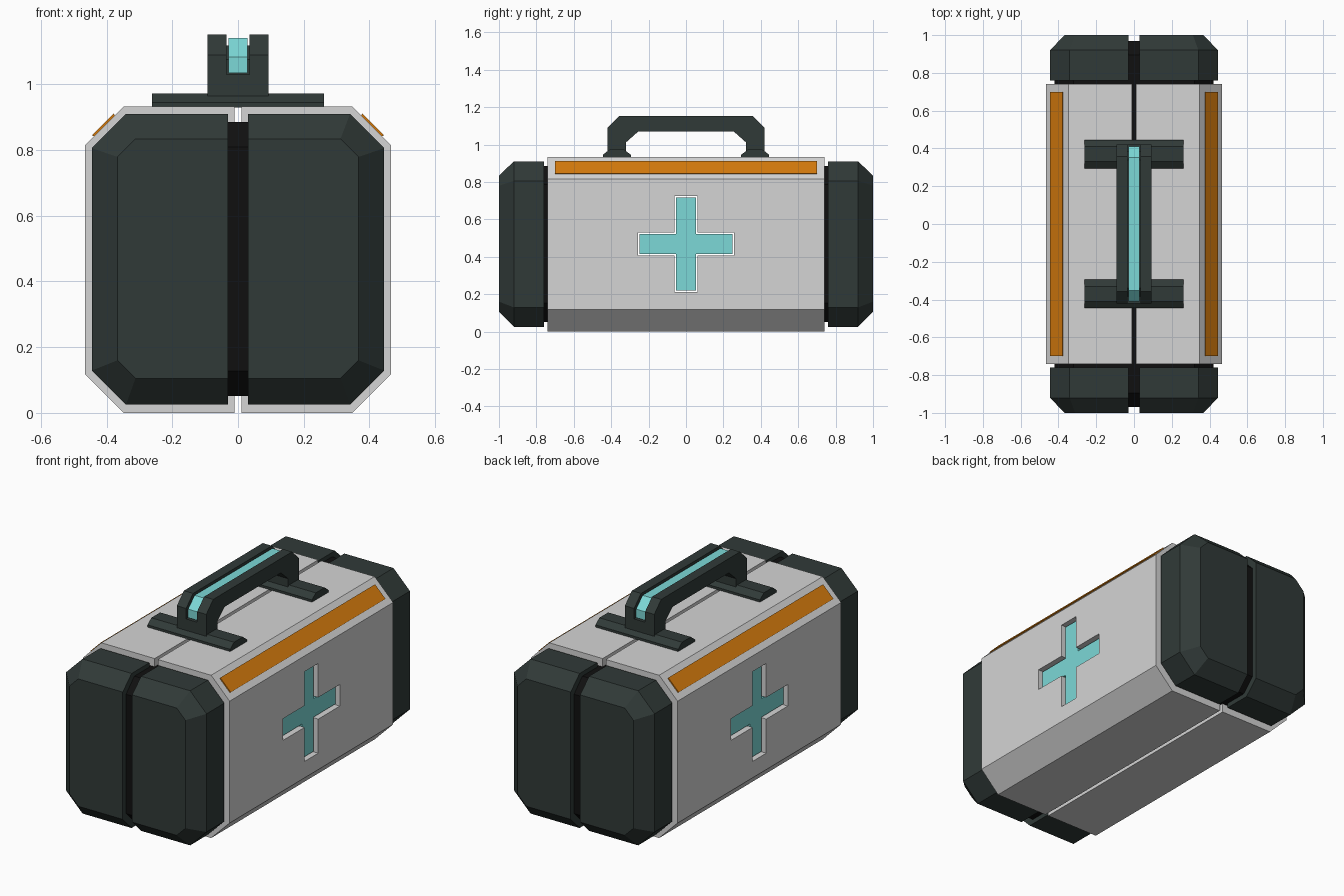
import bpy
import bmesh

if "Cube" in bpy.data.objects:
    bpy.data.objects.remove(bpy.data.objects["Cube"])


def material(name, rgb):
    m = bpy.data.materials.new(name)
    m.use_nodes = True
    m.diffuse_color = (*rgb, 1)
    m.node_tree.nodes["Principled BSDF"].inputs["Base Color"].default_value = (*rgb, 1)
    return m


GREY = material("light_grey", (0.66, 0.66, 0.66))
DARK = material("dark_slate", (0.030, 0.042, 0.039))
BLACK = material("black", (0.005, 0.005, 0.005))
TEAL = material("teal", (0.20, 0.69, 0.68))
ORANGE = material("orange", (0.66, 0.195, 0.004))


def loft(name, rings, mat):
    """Skin a list of matching point rings and close both ends."""
    bm = bmesh.new()
    loops = [[bm.verts.new(p) for p in ring] for ring in rings]
    n = len(loops[0])
    for a, b in zip(loops, loops[1:]):
        for i in range(n):
            j = (i + 1) % n
            bm.faces.new((a[i], a[j], b[j], b[i]))
    bm.faces.new(loops[0][::-1])
    bm.faces.new(loops[-1])
    bmesh.ops.recalc_face_normals(bm, faces=bm.faces)
    mesh = bpy.data.meshes.new(name)
    bm.to_mesh(mesh)
    bm.free()
    mesh.materials.append(mat)
    obj = bpy.data.objects.new(name, mesh)
    bpy.context.scene.collection.objects.link(obj)
    return obj


def along_y(xz, y, s=1):
    return [(s * x, y, z) for x, z in xz]


def along_x(yz, x):
    return [(x, y, z) for y, z in yz]


def half_octagon(x0, w, z0, z1, c):
    return [(x0, z0), (w - c, z0), (w, z0 + c), (w, z1 - c), (w - c, z1), (x0, z1)]


def mirrored(points):
    """Close a half outline with its mirror image."""
    return points + [(-a, b) for a, b in reversed(points)]


def cross(size, arm, cz=0.468):
    quarter = [(arm, size), (arm, arm), (size, arm)]
    right = quarter + [(a, -b) for a, b in reversed(quarter)]
    return [(a, b + cz) for a, b in mirrored(right)]


# Hidden cutter for the cross-shaped opening
cutter = loft("cross_cutter", [along_x(cross(0.257, 0.062), x) for x in (-0.6, 0.6)], BLACK)
cutter.hide_render = True
cutter.hide_viewport = True


def cut_cross(obj):
    mod = obj.modifiers.new("cross_opening", 'BOOLEAN')
    mod.operation = 'DIFFERENCE'
    mod.solver = 'EXACT'
    mod.object = cutter


# Black inner core, showing in the seams and end gaps
core_full = mirrored(half_octagon(0.2, 0.42, 0.052, 0.885, 0.1))
core_end = mirrored(half_octagon(0.2, 0.345, 0.127, 0.81, 0.055))
core = loft("inner_core", [along_y(core_end, -0.97), along_y(core_full, -0.895),
                           along_y(core_full, 0.895), along_y(core_end, 0.97)], BLACK)
cut_cross(core)

shell = (half_octagon(0.01, 0.465, 0, 0.932, 0.117)
         + half_octagon(0.01, 0.42, 0.052, 0.885, 0.1)[::-1])
cap_full = half_octagon(0.03, 0.445, 0.025, 0.91, 0.104)
cap_end = half_octagon(0.03, 0.367, 0.105, 0.834, 0.055)
# Stripe section lying on the upper bevel
stripe = [(0.375, 0.904), (0.378, 0.911), (0.444, 0.845), (0.437, 0.842)]

for side, s in (("left", 1), ("right", -1)):
    # Shell half with its cross opening
    cut_cross(loft(side + "_shell", [along_y(shell, y, s) for y in (-0.74, 0.74)], GREY))
    # Recessed teal cross
    loft(side + "_cross", [along_x(cross(0.249, 0.053), s * x) for x in (0.37, 0.442)], TEAL)
    # Stripe on the upper bevel
    loft(side + "_stripe", [along_y(stripe, y, s) for y in (-0.7, 0.7)], ORANGE)
    # End caps, bevelled toward the ends
    for end, t in (("front", -1), ("back", 1)):
        loft(f"{end}_{side}_cap", [along_y(cap_full, 0.76 * t, s),
                                   along_y(cap_full, 0.92 * t, s),
                                   along_y(cap_end, t, s)], DARK)

# Handle feet
foot = [(0.295, 0.93), (0.295, 0.945), (0.33, 0.972), (0.41, 0.972), (0.445, 0.945), (0.445, 0.93)]
for end, t in (("front", -1), ("back", 1)):
    loft(end + "_handle_foot", [along_x([(t * y, z) for y, z in foot], x)
                                for x in (-0.262, 0.262)], DARK)

# Handle arch: two cheeks with a recessed middle
inner = [(0.255, 1.07), (0.32, 1.012), (0.32, 0.96)]
cheek = mirrored(inner[::-1])
outer = [(0.42, 0.96), (0.42, 1.09), (0.357, 1.152)]
arch = mirrored(outer) + mirrored(inner[::-1])[::-1]
for side, s in (("left", 1), ("right", -1)):
    loft(side + "_handle_cheek", [along_x(arch, s * x) for x in (0.035, 0.093)], DARK)
middle = [(0.42, 0.96), (0.42, 1.03), (0.385, 1.03), (0.385, 1.075), (0.34, 1.118)]
loft("handle_middle", [along_x(mirrored(middle) + mirrored(inner[::-1])[::-1], x)
                       for x in (-0.035, 0.035)], DARK)

# Teal strip set in the handle groove
strip_out = [(0.41, 1.035), (0.41, 1.084), (0.352, 1.141)]
strip_in = [(0.38, 1.035), (0.38, 1.07), (0.34, 1.112)]
loft("handle_strip", [along_x(mirrored(strip_out) + mirrored(strip_in)[::-1], x)
                      for x in (-0.029, 0.029)], TEAL)
